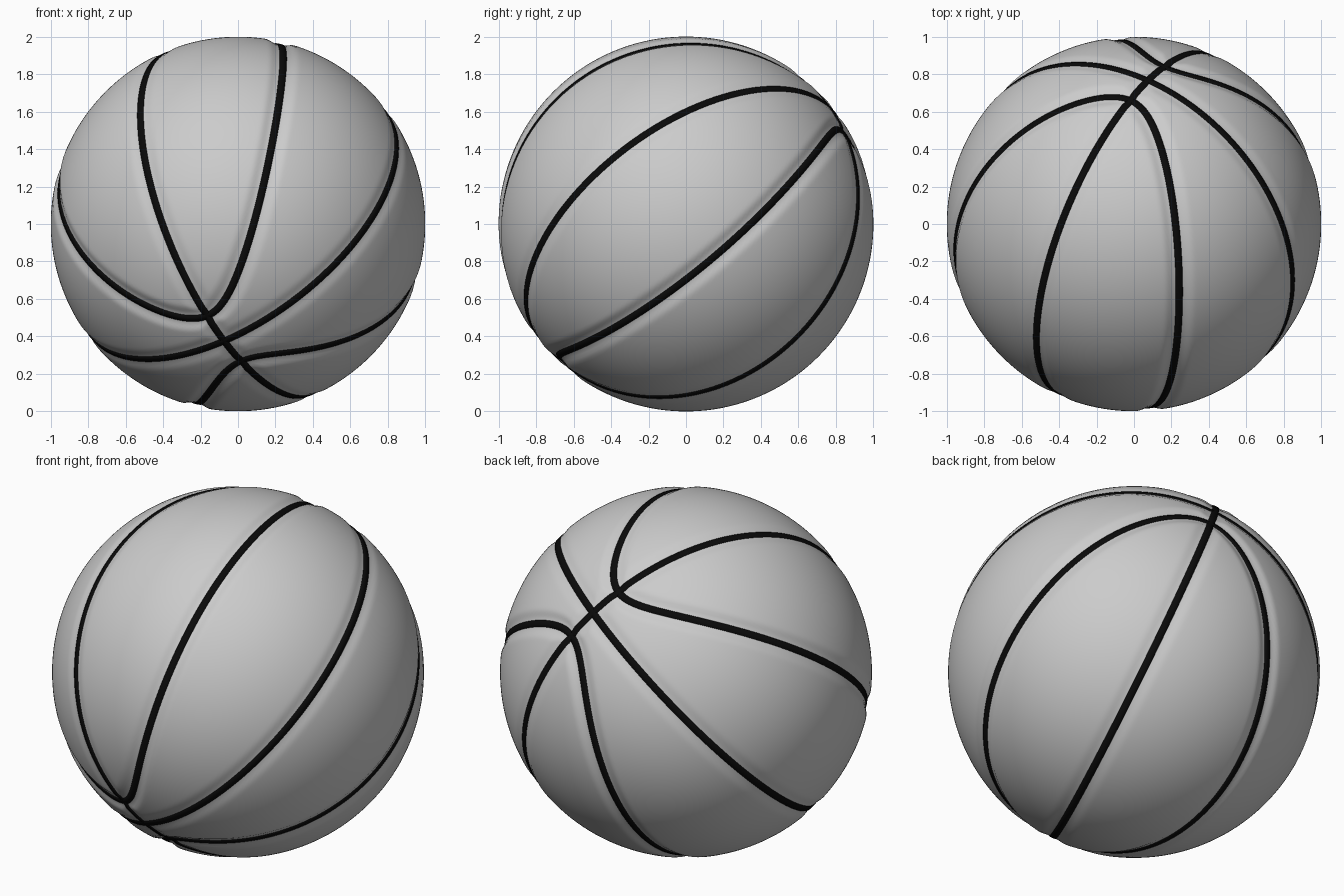
import bpy, bmesh, math
from mathutils import Vector

if "Cube" in bpy.data.objects:
    bpy.data.objects.remove(bpy.data.objects["Cube"])

# Tilted frame of the ball: pole (main crossing), and normals of the two great-circle seams
POLE = Vector((-0.075, -0.773, -0.63)).normalized()
N_A = Vector((-0.851, 0.379, -0.364))
N_A = (N_A - POLE * N_A.dot(POLE)).normalized()
N_B = POLE.cross(N_A)
C2 = 0.034            # roundness of the side loops near the poles
HALF_W = 0.0205       # half width of a seam
CENTRE = Vector((0, 0, 1))


def material(name, rgb):
    m = bpy.data.materials.new(name)
    m.diffuse_color = (*rgb, 1)
    m.use_nodes = True
    m.node_tree.nodes["Principled BSDF"].inputs["Base Color"].default_value = m.diffuse_color
    return m


def valley(d, depth):
    t = min(max((d - 0.022) / 0.06, 0), 1)
    return depth * (1 - t * t * (3 - 2 * t))


def surface_radius(u):
    """Ball radius in direction u, with a soft valley along every seam."""
    p, a, b = u.dot(POLE), u.dot(N_A), u.dot(N_B)
    f = b * b - a * a - C2 * p ** 4
    g = Vector((-4 * C2 * p ** 3, -2 * a, 2 * b))
    e = Vector((p, a, b))
    g -= e * g.dot(e)
    d_loop = abs(f) / max(g.length, 1e-4)
    return 1 - max(valley(abs(a), 0.009), valley(abs(b), 0.009), valley(d_loop, 0.016))


def new_object(name, bm, mat):
    me = bpy.data.meshes.new(name)
    bm.to_mesh(me)
    bm.free()
    for poly in me.polygons:
        poly.use_smooth = True
    me.materials.append(mat)
    ob = bpy.data.objects.new(name, me)
    bpy.context.collection.objects.link(ob)
    return ob


def seam(name, path, mat):
    """Sweep a thin, slightly raised strip along a closed path of directions."""
    profile = [(-1, -0.005), (-0.93, 0.003), (0, 0.004), (0.93, 0.003), (1, -0.005)]
    bm = bmesh.new()
    rings = []
    n = len(path)
    for i, u in enumerate(path):
        side = u.cross(path[(i + 1) % n] - path[i - 1]).normalized()
        ring = []
        for s, lift in profile:
            v = (u + side * s * HALF_W).normalized()
            ring.append(bm.verts.new(CENTRE + v * (surface_radius(v) + lift)))
        rings.append(ring)
    for i in range(n):
        r0, r1 = rings[i], rings[(i + 1) % n]
        for k in range(len(profile) - 1):
            bm.faces.new((r0[k], r1[k], r1[k + 1], r0[k + 1]))
    bmesh.ops.recalc_face_normals(bm, faces=bm.faces)
    # make sure the strip faces outwards
    if sum(f.normal.dot(f.calc_center_median() - CENTRE) for f in bm.faces) < 0:
        bmesh.ops.reverse_faces(bm, faces=bm.faces)
    return new_object(name, bm, mat)


grey = material("ball grey", (0.6, 0.6, 0.6))
black = material("seam black", (0.003, 0.003, 0.003))

# Ball body
bm = bmesh.new()
bmesh.ops.create_icosphere(bm, subdivisions=7, radius=1)
for v in bm.verts:
    u = v.co.normalized()
    v.co = CENTRE + u * surface_radius(u)
new_object("ball", bm, grey)

# Two great-circle seams
STEPS = 240
angles = [2 * math.pi * i / STEPS for i in range(STEPS)]
seam("long_seam", [POLE * math.cos(t) + N_B * math.sin(t) for t in angles], black)
seam("cross_seam", [POLE * math.cos(t) + N_A * math.sin(t) for t in angles], black)

# Two side loops, mirrored across the cross seam
p_max = math.sqrt((math.sqrt(1 + 4 * C2) - 1) / (2 * C2))
for name, sign in (("upper_loop_seam", -1), ("lower_loop_seam", 1)):
    path = []
    for t in angles:
        p = p_max * math.cos(t)
        b = sign * math.sqrt((1 - p * p + C2 * p ** 4) / 2)
        a = math.copysign(math.sqrt(max(0, 1 - p * p - C2 * p ** 4) / 2), math.sin(t))
        path.append((POLE * p + N_A * a + N_B * b).normalized())
    seam(name, path, black)
